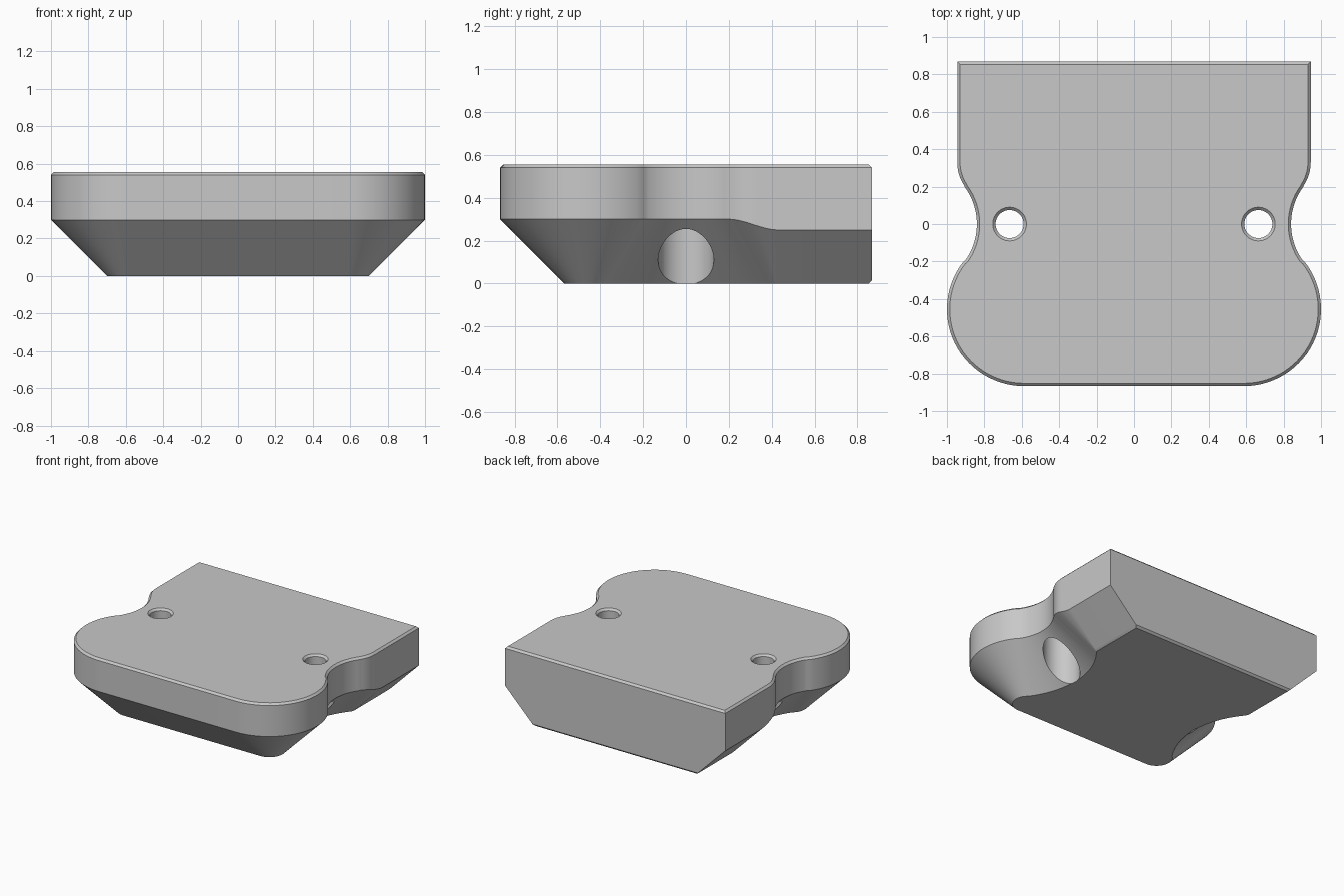
import bpy, bmesh
from math import cos, sin, pi, atan2, hypot

cube = bpy.data.objects.get("Cube")
if cube:
    bpy.data.objects.remove(cube)

TOP, BEVEL, DEPTH = 0.555, 0.015, 0.30
HOLE_X, BACK_X, BACK_Y = 0.665, 0.945, 0.868
APEX = (0.695, 0.42)              # where the lower waist meets the straight flank

grey = bpy.data.materials.new("plain grey")
grey.use_nodes = True
grey.diffuse_color = (0.58, 0.58, 0.58, 1)
grey.node_tree.nodes["Principled BSDF"].inputs["Base Color"].default_value = grey.diffuse_color


def make_object(name, rings):
    """Skin a stack of closed rings and cap both ends."""
    bm = bmesh.new()
    loops = [[bm.verts.new(p) for p in ring] for ring in rings]
    n = len(loops[0])
    for a, b in zip(loops, loops[1:]):
        for i in range(n):
            j = (i + 1) % n
            bm.faces.new((a[i], a[j], b[j], b[i]))
    bm.faces.new(loops[0][::-1])
    bm.faces.new(loops[-1])
    bmesh.ops.remove_doubles(bm, verts=bm.verts, dist=0.0005)
    bmesh.ops.recalc_face_normals(bm, faces=bm.faces)
    mesh = bpy.data.meshes.new(name)
    bm.to_mesh(mesh)
    bm.free()
    mesh.materials.append(grey)
    obj = bpy.data.objects.new(name, mesh)
    bpy.context.collection.objects.link(obj)
    return obj


def break_height(y):
    """Height where the vertical rim turns into the sloping underside."""
    t = min(max((y - 0.2) / 0.23, 0), 1)
    return DEPTH - 0.05 * t * t * (3 - 2 * t)


# Half outline: each entry is rim point, outward normal, bottom point
half = []
corner, corner_r = (0.588, -0.455), 0.412
waist, waist_r = (1.175, 0), 0.335
hip, hip_r = (0.72, 0.33), 0.225
turn = atan2(waist[1] - corner[1], waist[0] - corner[0])
hip_turn = atan2(waist[1] - hip[1], waist[0] - hip[0])

# Rounded front corner
for i in range(29):
    a = -pi / 2 + (turn + pi / 2) * i / 28
    n = (cos(a), sin(a))
    half.append(((corner[0] + corner_r * n[0], corner[1] + corner_r * n[1]), n,
                 (corner[0] + (corner_r - DEPTH) * n[0],
                  corner[1] + (corner_r - DEPTH) * n[1])))
# Concave waist
start, end = turn + pi, hip_turn + pi
for i in range(1, 25):
    a = start + (end - start) * i / 24
    d = (cos(a), sin(a))
    half.append(((waist[0] + waist_r * d[0], waist[1] + waist_r * d[1]), (-d[0], -d[1]),
                 (waist[0] + (waist_r + DEPTH) * d[0],
                  waist[1] + (waist_r + DEPTH) * d[1])))
# Convex hip, whose lower edge closes up to a corner
bx, by = half[-1][2]
for i in range(1, 13):
    t = i / 12
    a = hip_turn * (1 - t)
    n = (cos(a), sin(a))
    half.append(((hip[0] + hip_r * n[0], hip[1] + hip_r * n[1]), n,
                 (bx + (APEX[0] - bx) * t, by + (APEX[1] - by) * t)))
# Straight flank and back corner
for i in range(1, 6):
    half.append(((BACK_X, 0.33 + 0.02 * i), (1, 0), APEX))
half.append(((BACK_X, BACK_Y), (1, 1), (APEX[0], BACK_Y)))

rings = [[] for _ in range(5)]
for (x, y), (nx, ny), (lx, ly) in half:
    z = break_height(y)
    t = 1 - BEVEL / z
    back_inset = BEVEL if ly > BACK_Y - 0.001 else 0
    rings[0].append((lx, ly - back_inset, 0))
    rings[1].append((x + (lx - x) * t, y + (ly - y) * t, BEVEL))
    rings[2].append((x, y, z))
    rings[3].append((x, y, TOP - BEVEL))
    rings[4].append((x - BEVEL * nx, y - BEVEL * ny, TOP))
rings = [r + [(-x, y, z) for x, y, z in reversed(r)] for r in rings]
body = make_object("plate_body", rings)

# Stepped screw holes: wide from below, narrow with a bevelled mouth on top
profile = [(0.13, -0.1), (0.13, 0.42), (0.075, 0.42), (0.075, TOP - BEVEL), (0.105, TOP + BEVEL)]
for side, label in ((1, "left"), (-1, "right")):
    steps = [[(side * HOLE_X + r * cos(2 * pi * k / 48), r * sin(2 * pi * k / 48), z)
              for k in range(48)] for r, z in profile]
    cutter = make_object(label + "_hole_cutter", steps)
    cutter.hide_render = True
    mod = body.modifiers.new(label + "_hole", 'BOOLEAN')
    mod.operation, mod.solver, mod.object = 'DIFFERENCE', 'EXACT', cutter
    bpy.context.view_layer.objects.active = body
    bpy.ops.object.modifier_apply(modifier=mod.name)
    bpy.data.objects.remove(cutter)

for obj in bpy.context.selected_objects:
    obj.select_set(False)
body.select_set(True)
bpy.context.view_layer.objects.active = body
bpy.ops.object.shade_smooth_by_angle(angle=pi / 6)
